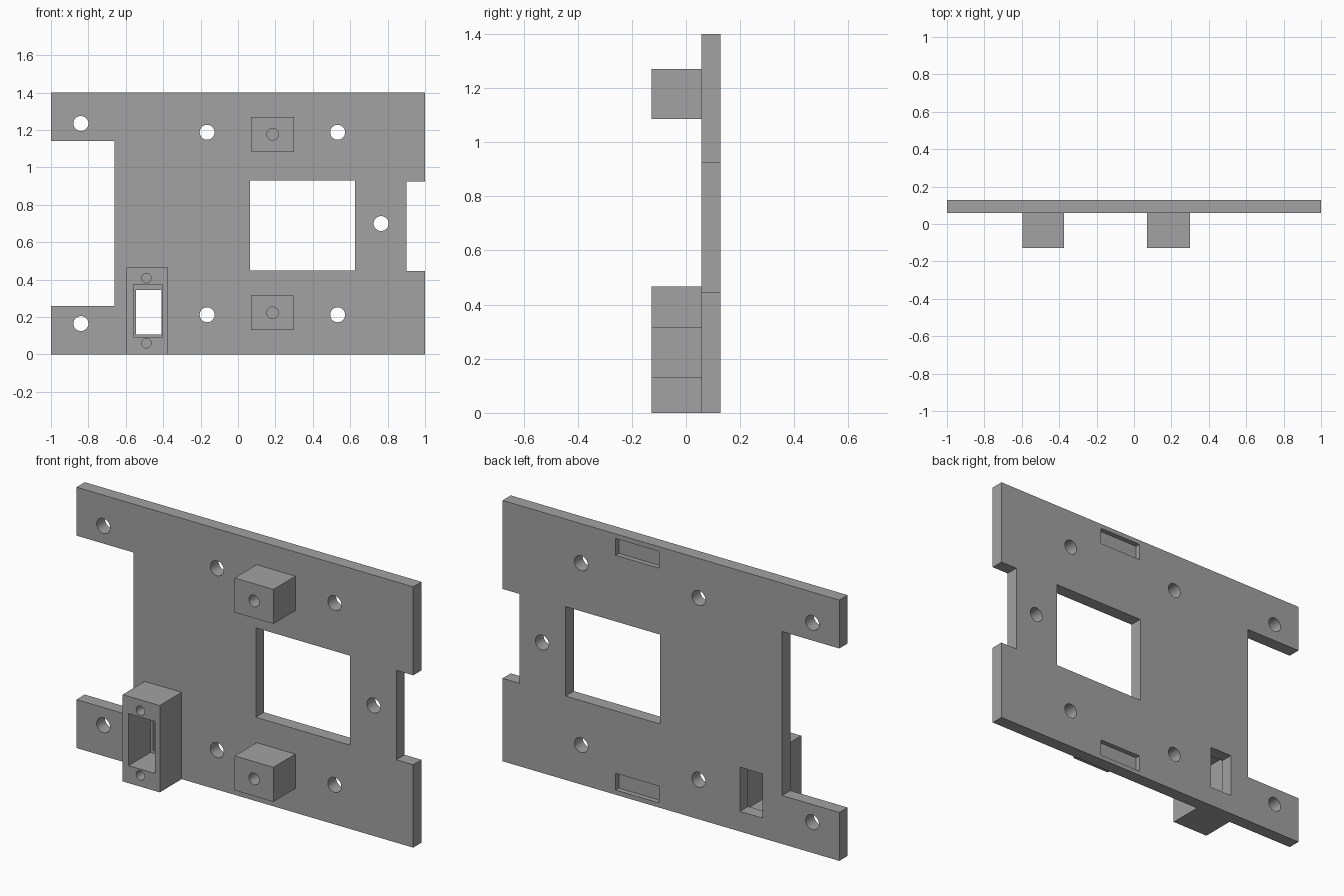
import bpy, bmesh, math
from mathutils import Matrix, Vector

cube = bpy.data.objects.get("Cube")
if cube:
    bpy.data.objects.remove(cube, do_unlink=True)

FRONT, SEAM, BACK = -0.128, 0.058, 0.128   # y of block fronts, plate front, plate back
HEIGHT = 1.4

grey = bpy.data.materials.new("plain grey")
grey.use_nodes = True
grey.diffuse_color = (0.36, 0.36, 0.36, 1)
grey.node_tree.nodes["Principled BSDF"].inputs["Base Color"].default_value = (0.36, 0.36, 0.36, 1)


def add_box(bm, x0, x1, y0, y1, z0, z1):
    size = Matrix.Diagonal((x1 - x0, y1 - y0, z1 - z0, 1))
    mid = Vector((x0 + x1, y0 + y1, z0 + z1)) / 2
    bmesh.ops.create_cube(bm, size=1, matrix=Matrix.Translation(mid) @ size)


def add_hole(bm, x, z, radius, y0, y1):
    place = Matrix.Translation((x, (y0 + y1) / 2, z)) @ Matrix.Rotation(math.pi / 2, 4, 'X')
    bmesh.ops.create_cone(bm, cap_ends=True, segments=32, radius1=radius,
                          radius2=radius, depth=y1 - y0, matrix=place)


def make_object(name, bm):
    mesh = bpy.data.meshes.new(name)
    bm.to_mesh(mesh)
    bm.free()
    mesh.materials.append(grey)
    obj = bpy.data.objects.new(name, mesh)
    bpy.context.collection.objects.link(obj)
    return obj


def carve(obj, cut_bm):
    """Subtract the cutter shapes, then shade the round holes smooth."""
    cutter = make_object(obj.name + "_cutter", cut_bm)
    cutter.hide_render = True
    mod = obj.modifiers.new("cut", 'BOOLEAN')
    mod.operation, mod.solver, mod.object = 'DIFFERENCE', 'EXACT', cutter
    bpy.ops.object.select_all(action='DESELECT')
    obj.select_set(True)
    bpy.context.view_layer.objects.active = obj
    bpy.ops.object.modifier_apply(modifier=mod.name)
    bpy.data.objects.remove(cutter, do_unlink=True)
    bpy.ops.object.shade_smooth_by_angle(angle=math.radians(30))


# Mounting plate
bm = bmesh.new()
add_box(bm, -1, 1, SEAM, BACK, 0, HEIGHT)
plate = make_object("mounting_plate", bm)

cut = bmesh.new()
through = (SEAM - 0.1, BACK + 0.1)
add_box(cut, -1.2, -0.66, *through, 0.26, 1.14)          # large side notch
add_box(cut, 0.9, 1.2, *through, 0.445, 0.925)           # small side notch
add_box(cut, 0.065, 0.625, *through, 0.45, 0.93)         # window
add_box(cut, -0.545, -0.41, *through, 0.108, 0.345)      # opening behind the bracket
for z in (0.025, HEIGHT - 0.115):                        # shallow slots in the back
    add_box(cut, 0.07, 0.328, BACK - 0.027, BACK + 0.1, z, z + 0.09)
for x, z in ((-0.84, 0.165), (-0.165, 0.212), (0.533, 0.212)):
    for level in (z, HEIGHT - z):                        # mirrored screw holes
        add_hole(cut, x, level, 0.04, *through)
add_hole(cut, 0.765, 0.7, 0.04, *through)
carve(plate, cut)

# Standoff blocks with blind screw holes
for name, z in (("lower_standoff", 0.13), ("upper_standoff", 1.085)):
    bm = bmesh.new()
    add_box(bm, 0.07, 0.3, FRONT, SEAM, z, z + 0.185)
    block = make_object(name, bm)
    cut = bmesh.new()
    add_hole(cut, 0.185, z + 0.0925, 0.031, FRONT - 0.1, FRONT + 0.15)
    carve(block, cut)

# Hollow bracket with two blind screw holes
bm = bmesh.new()
add_box(bm, -0.595, -0.375, FRONT, SEAM, 0, 0.466)
bracket = make_object("hollow_bracket", bm)
cut = bmesh.new()
add_box(cut, -0.56, -0.403, FRONT - 0.1, SEAM + 0.1, 0.094, 0.373)
for z in (0.06, 0.408):
    add_hole(cut, -0.49, z, 0.025, FRONT - 0.1, FRONT + 0.15)
carve(bracket, cut)
